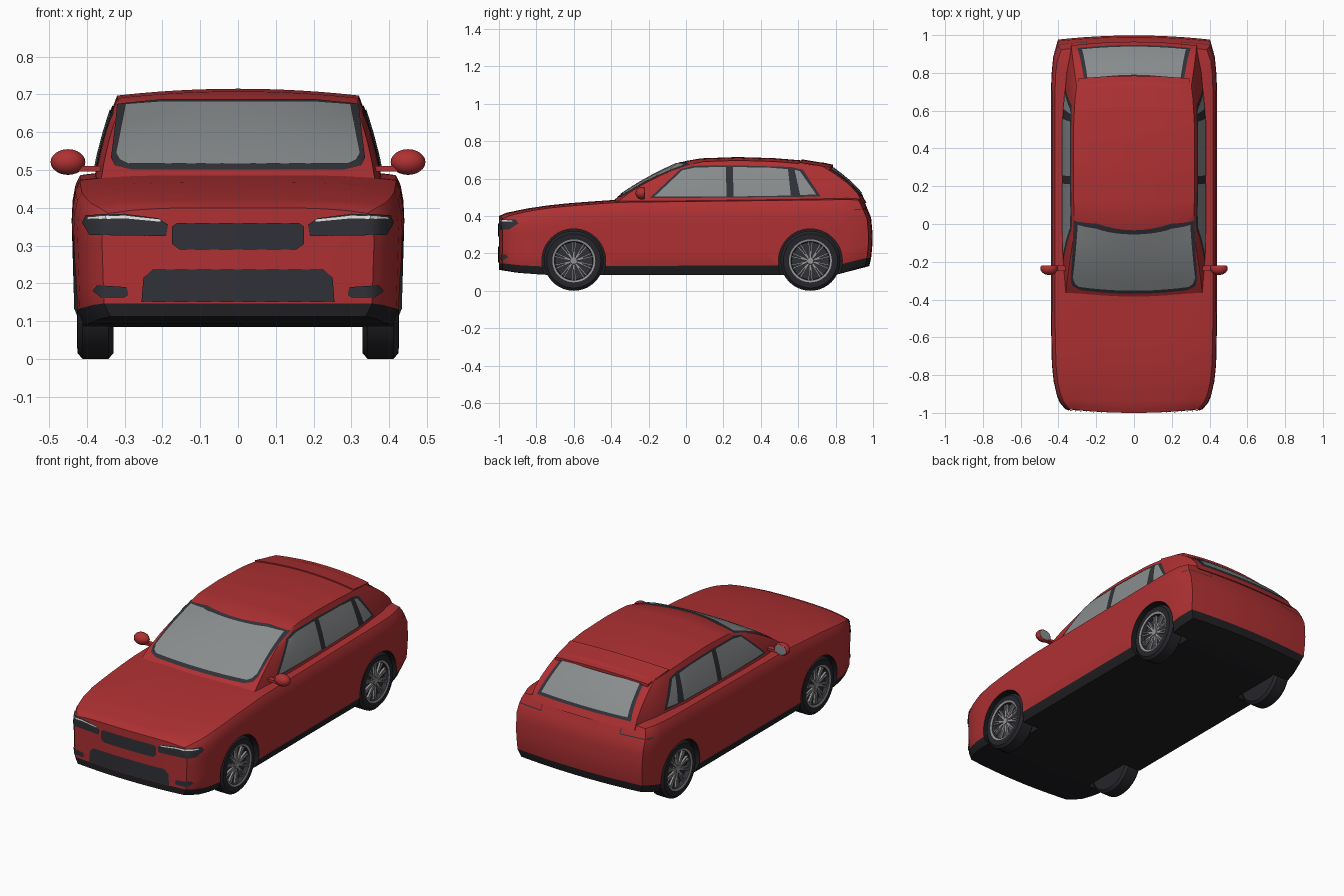
import bpy, bmesh, math
from mathutils import Vector, Matrix
from mathutils.bvhtree import BVHTree

if "Cube" in bpy.data.objects:
    bpy.data.objects.remove(bpy.data.objects["Cube"])


def material(name, r, g, b):
    m = bpy.data.materials.new(name)
    m.use_nodes = True
    m.diffuse_color = (r, g, b, 1)
    m.node_tree.nodes["Principled BSDF"].inputs["Base Color"].default_value = (r, g, b, 1)
    return m


RED = material("red paint", .43, .03, .033)
BLACK = material("black underside", .014, .014, .017)
TRIM = material("dark trim", .03, .031, .039)
GLASS = material("grey glass", .25, .265, .27)
TYRE = material("tyre rubber", .019, .018, .023)
METAL = material("wheel metal", .3, .3, .31)
LAMP = material("lamp white", .8, .8, .8)


def finish(name, bm, mats, angle=35):
    mesh = bpy.data.meshes.new(name)
    bm.to_mesh(mesh)
    for m in mats:
        mesh.materials.append(m)
    ob = bpy.data.objects.new(name, mesh)
    bpy.context.collection.objects.link(ob)
    smooth(ob, angle)
    return ob


def smooth(ob, angle=35):
    bpy.ops.object.select_all(action='DESELECT')
    ob.select_set(True)
    bpy.context.view_layer.objects.active = ob
    bpy.ops.object.shade_smooth_by_angle(angle=math.radians(angle))


def along(table, x):
    """Piecewise linear lookup in a list of (position, value)."""
    for (a, p), (b, q) in zip(table, table[1:]):
        if x <= b:
            return p + (q - p) * max(0, (x - a) / (b - a))
    return table[-1][1]


def steps(a, b, n):
    return [a + (b - a) * i / n for i in range(n + 1)]


def shell(axes, shape, rule=lambda p: 0):
    """Closed box grid whose points are moved by shape(u, v, w)."""
    bm, cache = bmesh.new(), {}

    def vert(i):
        if i not in cache:
            cache[i] = bm.verts.new(shape(*[axes[k][i[k]] for k in range(3)]))
        return cache[i]

    for a in range(3):
        b, c = (a + 1) % 3, (a + 2) % 3
        for end in (0, len(axes[a]) - 1):
            for i in range(len(axes[b]) - 1):
                for j in range(len(axes[c]) - 1):
                    ids = []
                    for di, dj in ((0, 0), (1, 0), (1, 1), (0, 1)):
                        k = [0, 0, 0]
                        k[a], k[b], k[c] = end, i + di, j + dj
                        ids.append(tuple(k))
                    f = bm.faces.new([vert(k) for k in ids])
                    f.material_index = rule([sum(axes[n][k[n]] for k in ids) / 4 for n in range(3)])
    bmesh.ops.recalc_face_normals(bm, faces=bm.faces)
    return bm


# Lower body: a box shaped by deck, floor and plan lines
DECK = [(-1, .4), (-.96, .417), (-.85, .44), (-.7, .462), (-.5, .478), (-.35, .488), (0, .492), (.9, .503), (1, .5)]
FLOOR = [(-1, .112), (-.9, .096), (-.75, .085), (.8, .085), (1, .132)]
PLAN = [(-1, .36), (-.96, .39), (-.91, .41), (-.84, .425), (-.74, .435), (-.5, .44), (.75, .44), (.9, .428), (1, .405)]
SIDE = [(0, .94), (.12, .985), (.3, .99), (.7, 1), (.82, .995), (.93, .978), (1, .95)]
TAIL = [(0, -.02), (.12, -.01), (.4, 0), (.7, -.01), (1, -.055)]


def body_shape(u, v, w):
    z0 = along(FLOOR, v)
    z = z0 + (along(DECK, v) - z0) * w - .015 * u ** 4 * w ** 4
    y = v + .02 * u * u * max(0, -v - .8) / .2
    y += (along(TAIL, w) - .022 * u * u) * max(0, v - .8) / .2
    return u * along(PLAN, v) * along(SIDE, w), y, z


stations = [-1, -.98, -.96, -.935, -.91, -.875, -.84, -.79] + steps(-.74, .8, 16) + [.85, .9, .95, 1]
body_bm = shell((steps(-1, 1, 12), stations, [0, .12, .3, .45, .6, .7, .82, .93, 1]), body_shape,
                lambda p: 1 if p[2] < .12 else 0)
body_tree = BVHTree.FromBMesh(body_bm)
body = finish("body", body_bm, [RED, BLACK])

# Cabin: pillars, roof and tapered greenhouse
ROOF = [(0, .683), (.05, .694), (.15, .708), (.4, .715), (.65, .709), (.85, .696), (1, .683)]
SCREEN = [(0, -.405), (.25, -.335), (.5, -.25), (.75, -.155), (1, -.04)]
HATCH = [(0, .965), (.25, .935), (.5, .885), (.75, .82), (1, .75)]
WAIST = [(0, .382), (.25, .37), (.5, .355), (.75, .338), (1, .32)]
TAPER = [(0, .95), (.15, .99), (.3, 1), (.7, 1), (.9, .94), (1, .87)]


def cabin_shape(u, t, w):
    front, back = along(SCREEN, w), along(HATCH, w)
    y = front + (back - front) * t + .03 * u * u * max(0, 1 - 4 * t) - .02 * u * u * max(0, 4 * t - 3)
    taper = 1 + (along(TAPER, t) - 1) * (1 - .6 * w)
    z = .47 + (along(ROOF, t) - .47) * w - .018 * u * u * w ** 3
    return u * along(WAIST, w) * taper, y, z


cabin_bm = shell((steps(-1, 1, 12), steps(0, 1, 20), steps(0, 1, 8)), cabin_shape)
cabin_tree = BVHTree.FromBMesh(cabin_bm)
cabin = finish("cabin", cabin_bm, [RED])


# Tailgate spoiler
def spoiler_shape(u, v, w):
    y = .62 + .165 * v - .015 * u * u
    return u * (.315 - .02 * v), y, .703 - .028 * v - .016 * u * u - (1 - w) * (.008 + .014 * v)


finish("spoiler", shell((steps(-1, 1, 10), steps(0, 1, 4), [0, 1]), spoiler_shape), [RED])


def plate(name, outline, mat, tree, facing, lift, step=.03):
    """Thin panel: flat outline cut into a grid and laid on a surface."""
    facing = Vector(facing)
    flat = (lambda a, b: (0, a, b)) if facing.x else (lambda a, b: (a, 0, b))
    bm = bmesh.new()
    bm.faces.new([bm.verts.new(Vector(flat(a, b)) + facing * 2) for a, b in outline])
    for k, axis in enumerate((Vector(flat(1, 0)), Vector(flat(0, 1)))):
        lo, hi = min(p[k] for p in outline), max(p[k] for p in outline)
        n = max(1, int((hi - lo) / step))
        for c in steps(lo, hi, n)[1:-1]:
            bmesh.ops.bisect_plane(bm, geom=bm.verts[:] + bm.edges[:] + bm.faces[:], plane_co=axis * c, plane_no=axis)
    bmesh.ops.triangulate(bm, faces=bm.faces)
    missed = []
    for v in bm.verts:
        hit, normal, _, _ = tree.ray_cast(v.co, -facing)
        if hit is None:
            missed.append(v)
        else:
            v.co = hit + normal * lift
    bmesh.ops.delete(bm, geom=missed, context='VERTS')
    for f in bm.faces:
        f.normal_update()
        if f.normal.dot(facing) < 0:
            f.normal_flip()
    return finish(name, bm, [mat])


def both(half):
    return half + [(-a, b) for a, b in reversed(half)]


FRONT, BACK = (0, -1, 0), (0, 1, 0)
# Windscreen and rear window with dark surrounds
plate("windscreen_frame", both([(.28, .499), (.325, .51), (.336, .53), (.318, .673), (.2, .685)]), TRIM, cabin_tree, FRONT, .003)
plate("windscreen", both([(.29, .512), (.312, .522), (.323, .54), (.297, .67), (.2, .677)]), GLASS, cabin_tree, FRONT, .006)
plate("rear_window_frame", both([(.3, .505), (.262, .66)]), TRIM, cabin_tree, BACK, .003)
plate("rear_window", both([(.275, .52), (.245, .655)]), GLASS, cabin_tree, BACK, .006)

# Grille and lower intake
plate("grille", both([(.155, .29), (.175, .305), (.175, .35), (.16, .36)]), TRIM, body_tree, FRONT, .004)
plate("lower_intake", both([(.255, .15), (.25, .215), (.225, .237)]), TRIM, body_tree, FRONT, .004)

PANES = {"front_pane": [(-.168, .503), (-.02, .641), (.05, .657), (.213, .66), (.217, .503)],
         "rear_pane": [(.255, .503), (.25, .66), (.45, .656), (.545, .648), (.56, .508)],
         "quarter_pane": [(.61, .51), (.58, .645), (.608, .638), (.695, .515)]}
for s, side in ((1, "left"), (-1, "right")):
    def flip(points):
        return [(a * s, b) for a, b in points]

    # Side windows
    plate(side + "_window_frame", [(-.195, .494), (-.03, .648), (.04, .667), (.25, .67), (.56, .661), (.625, .646),
                                   (.72, .503)], TRIM, cabin_tree, (s, 0, 0), .003)
    for name, points in PANES.items():
        plate(side + "_" + name, points, GLASS, cabin_tree, (s, 0, 0), .006)

    # Headlight, light strip and fog lamp recess
    plate(side + "_headlight", flip([(.19, .325), (.185, .355), (.21, .372), (.3, .384), (.4, .38), (.409, .36), (.39, .328)]),
          TRIM, body_tree, FRONT, .004, .015)
    plate(side + "_light_strip", flip([(.205, .363), (.205, .369), (.3, .379), (.39, .375), (.395, .368), (.3, .372)]),
          LAMP, body_tree, FRONT, .007, .015)
    plate(side + "_fog_recess", flip([(.29, .17), (.295, .19), (.37, .195), (.382, .18), (.36, .163), (.3, .163)]),
          TRIM, body_tree, FRONT, .004, .015)

    # Tail lamp seams
    plate(side + "_lamp_seam", flip([(.25, .433), (.25, .438), (.4, .438), (.4, .433)]), TRIM, body_tree, BACK, .002)
    plate(side + "_lamp_seam_inner", flip([(.25, .433), (.25, .49), (.255, .49), (.255, .433)]), TRIM, body_tree, BACK, .002)
    plate(side + "_lamp_seam_side", [(.9, .43), (.9, .436), (.975, .436), (.975, .43)], TRIM, body_tree, (s, 0, 0), .002)

    # Door mirror with a flat glass back, on a short stalk
    bm = bmesh.new()
    bmesh.ops.create_uvsphere(bm, u_segments=20, v_segments=12, radius=1)
    for v in bm.verts:
        v.co.y = min(v.co.y, .45)
    bmesh.ops.dissolve_limit(bm, angle_limit=.01, verts=bm.verts, edges=bm.edges)
    for f in bm.faces:
        f.material_index = 1 if f.normal.y > .99 else 0
    bmesh.ops.transform(bm, verts=bm.verts, matrix=Matrix.Translation((s * .45, -.235, .521))
                        @ Matrix.Diagonal((.046, .035, .034, 1)))
    finish(side + "_mirror", bm, [RED, GLASS])
    bm = bmesh.new()
    bmesh.ops.create_cube(bm, size=1, matrix=Matrix.Translation((s * .39, -.235, .503)) @ Matrix.Diagonal((.08, .03, .014, 1)))
    finish(side + "_mirror_stalk", bm, [RED])

# Wheel: turned tyre and dish, with paired spokes
bm = bmesh.new()
section = [(-.048, 0), (-.048, .145), (-.035, .16), (.033, .16), (.047, .145), (.048, .115), (.044, .104), (.02, .1), (.016, 0)]
points = [bm.verts.new((x, 0, r)) for x, r in section]
edges = [bm.edges.new(pair) for pair in zip(points, points[1:])]
bmesh.ops.spin(bm, geom=points + edges, cent=(0, 0, 0), axis=(1, 0, 0), angle=math.tau, steps=40)
bmesh.ops.remove_doubles(bm, verts=bm.verts, dist=.0005)
bmesh.ops.recalc_face_normals(bm, faces=bm.faces)
for f in bm.faces:
    c = f.calc_center_median()
    r = math.hypot(c.y, c.z)
    f.material_index = 0 if c.x < 0 or r > .116 else 1 if r > .1035 else 2
bars = [math.tau * i / 10 + d for i in range(10) for d in (-.09, .09)]
for a in bars + [None]:
    if a is None:
        made = bmesh.ops.create_cone(bm, cap_ends=True, segments=16, radius1=.022, radius2=.018, depth=.02,
                                     matrix=Matrix.Translation((.028, 0, 0)) @ Matrix.Rotation(math.pi / 2, 4, 'Y'))
    else:
        made = bmesh.ops.create_cube(bm, size=1, matrix=Matrix.Rotation(a, 4, 'X')
                                     @ Matrix.Translation((.029, 0, .062)) @ Matrix.Diagonal((.012, .008, .086, 1)))
    for f in {f for v in made["verts"] for f in v.link_faces}:
        f.material_index = 1
wheel = finish("wheel", bm, [TYRE, METAL, TRIM])

# Place the wheels and cut their arches
for y, end in ((-.6, "front"), (.665, "rear")):
    for s, side in ((1, "left"), (-1, "right")):
        w = bpy.data.objects.new(end + "_" + side + "_wheel", wheel.data)
        bpy.context.collection.objects.link(w)
        w.location = (s * .378, y, .16)
        w.rotation_euler.z = 0 if s > 0 else math.pi
        bm = bmesh.new()
        bmesh.ops.create_cone(bm, cap_ends=True, segments=48, radius1=.171, radius2=.171, depth=.3,
                              matrix=Matrix.Translation((s * .455, y, .16)) @ Matrix.Rotation(math.pi / 2, 4, 'Y'))
        for f in bm.faces:
            f.material_index = 1
        cutter = finish("arch_cutter", bm, [RED, BLACK])
        cutter.hide_render = True
        cut = body.modifiers.new("arch", 'BOOLEAN')
        cut.operation, cut.solver, cut.object = 'DIFFERENCE', 'EXACT', cutter
        bpy.context.view_layer.objects.active = body
        bpy.ops.object.modifier_apply(modifier=cut.name)
        bpy.data.objects.remove(cutter)
bpy.data.objects.remove(wheel)
smooth(body)
